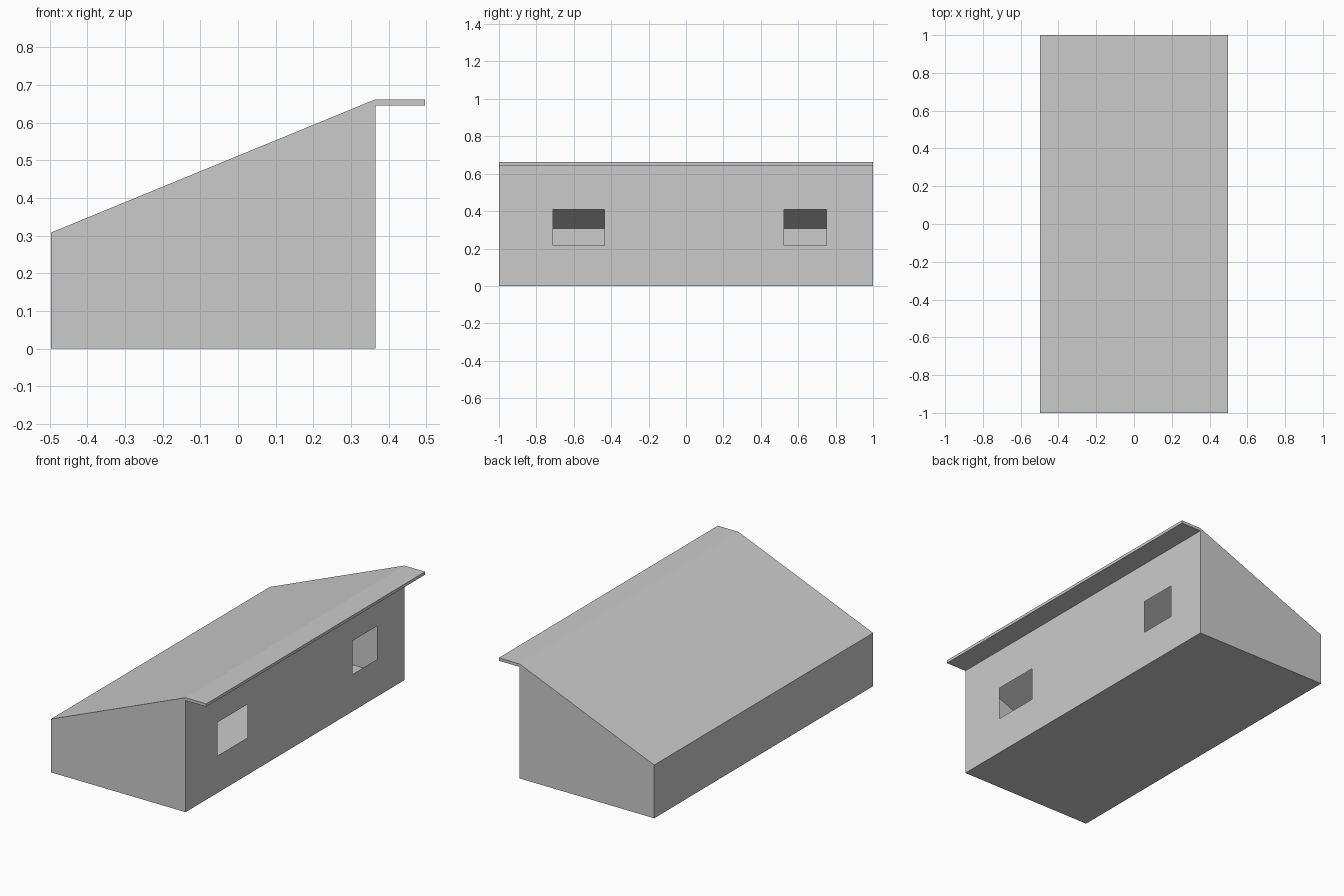
import bpy, bmesh
from mathutils import Vector

if "Cube" in bpy.data.objects:
    bpy.data.objects.remove(bpy.data.objects["Cube"])

WALL_X, EDGE_X = 0.365, 0.497
EAVE_Z, RIDGE_Z, SLAB_Z = 0.308, 0.662, 0.645
WINDOWS = [(-0.71, -0.435), (0.525, 0.75)]
SILL, HEAD = 0.215, 0.408


def prism(profile):
    """Extrude an x/z profile along y from -1 to 1."""
    bm = bmesh.new()
    cap = bm.faces.new([bm.verts.new((x, -1, z)) for x, z in profile])
    ext = bmesh.ops.extrude_face_region(bm, geom=[cap], use_keep_orig=True)
    bmesh.ops.translate(bm, vec=(0, 2, 0),
                        verts=[g for g in ext["geom"] if isinstance(g, bmesh.types.BMVert)])
    bmesh.ops.recalc_face_normals(bm, faces=bm.faces)
    return bm


def on_wall(face):
    return all(abs(v.co.x - WALL_X) < 1e-4 for v in face.verts)


def slice_wall(bm, co, no):
    faces = [f for f in bm.faces if on_wall(f)]
    edges = {e for f in faces for e in f.edges}
    verts = {v for f in faces for v in f.verts}
    bmesh.ops.bisect_plane(bm, geom=[*faces, *edges, *verts],
                           plane_co=Vector(co), plane_no=Vector(no))


def finish(bm, name):
    mesh = bpy.data.meshes.new(name)
    bm.to_mesh(mesh)
    bm.free()
    bpy.context.collection.objects.link(bpy.data.objects.new(name, mesh))


# Hollow thin-walled building with a single-pitch roof and floor
bm = prism([(-EDGE_X, 0), (WALL_X, 0), (WALL_X, RIDGE_Z), (-EDGE_X, EAVE_Z)])

# Window openings in the tall wall
for y in [y for pair in WINDOWS for y in pair]:
    slice_wall(bm, (0, y, 0), (0, 1, 0))
for z in (SILL, HEAD):
    slice_wall(bm, (0, 0, z), (0, 0, 1))
holes = []
for f in bm.faces:
    c = f.calc_center_median()
    if on_wall(f) and SILL < c.z < HEAD and any(a < c.y < b for a, b in WINDOWS):
        holes.append(f)
bmesh.ops.delete(bm, geom=holes, context='FACES')
finish(bm, "building_shell")

# Flat overhang along the top of the tall wall, open where it meets the wall
bm = prism([(WALL_X, SLAB_Z), (EDGE_X, SLAB_Z), (EDGE_X, RIDGE_Z), (WALL_X, RIDGE_Z)])
bmesh.ops.delete(bm, geom=[f for f in bm.faces if on_wall(f)], context='FACES_ONLY')
finish(bm, "roof_overhang")
